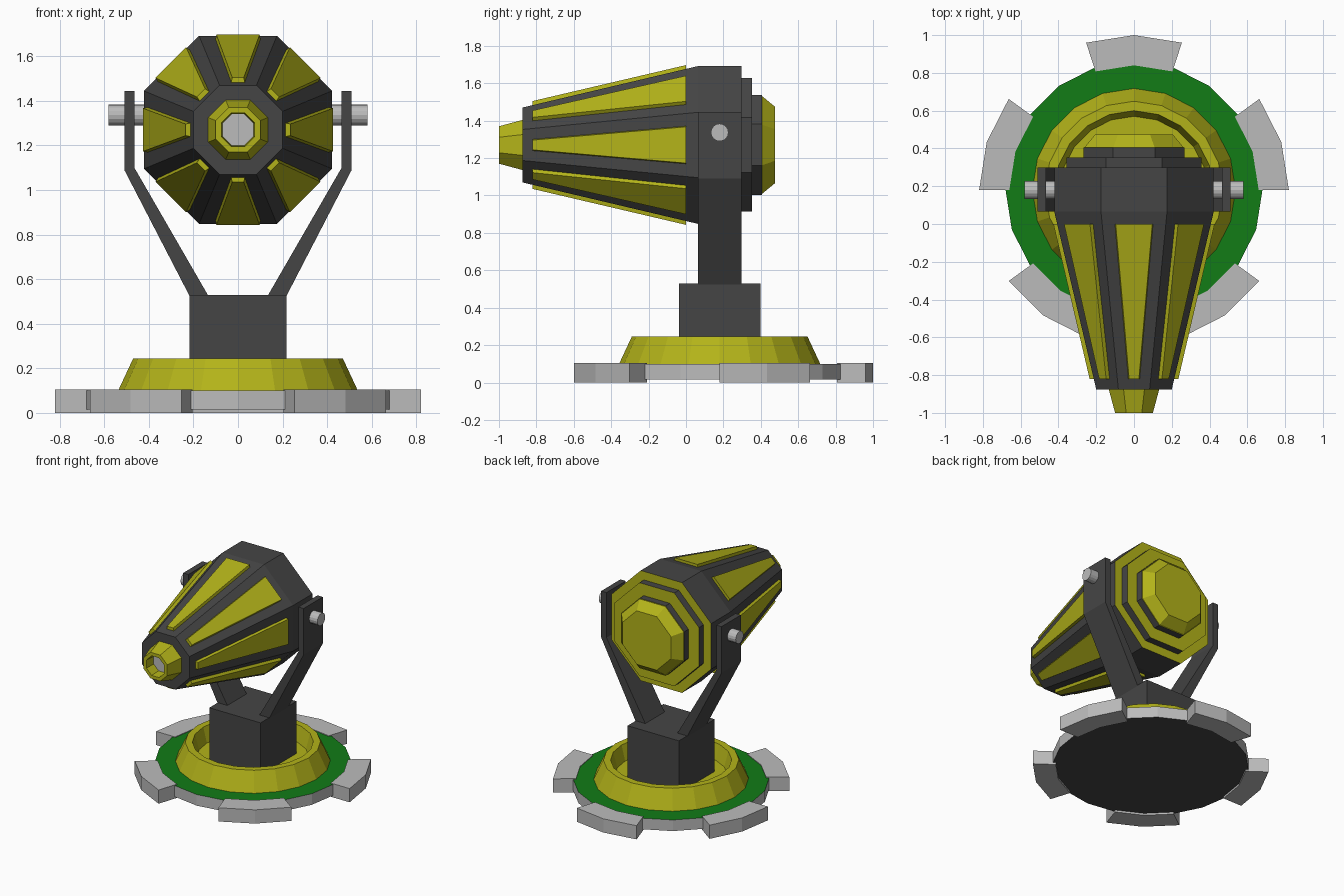
import bpy, bmesh
from math import sin, cos, pi, radians
from mathutils import Vector

if "Cube" in bpy.data.objects:
    bpy.data.objects.remove(bpy.data.objects["Cube"])

CY, AZ = 0.18, 1.27          # base centre in y, barrel axis in z
OCT = 1 / cos(pi / 8)        # flat-to-corner factor of an octagon


def material(name, rgb):
    m = bpy.data.materials.new(name)
    m.diffuse_color = (*rgb, 1)
    m.use_nodes = True
    m.node_tree.nodes["Principled BSDF"].inputs["Base Color"].default_value = m.diffuse_color
    return m


YELLOW = material("yellow", (0.45, 0.45, 0.01))
DARK = material("dark_grey", (0.06, 0.06, 0.06))
GREEN = material("green", (0.006, 0.2, 0.008))
LIGHT = material("light_grey", (0.5, 0.5, 0.5))


def finish(name, bm, mats):
    bmesh.ops.recalc_face_normals(bm, faces=bm.faces)
    me = bpy.data.meshes.new(name)
    bm.to_mesh(me)
    bm.free()
    for m in mats:
        me.materials.append(m)
    ob = bpy.data.objects.new(name, me)
    bpy.context.collection.objects.link(ob)
    return ob


def turned(name, profile, n, place, mats, ids=None, phase=0.0):
    """Stack of n-sided rings (radius, height); ids = materials of start cap, bands, end cap."""
    bm = bmesh.new()
    rings = [[bm.verts.new(place(r * cos(phase + 2 * pi * i / n),
                                 r * sin(phase + 2 * pi * i / n), h))
              for i in range(n)] for r, h in profile]
    ids = ids or [0] * (len(rings) + 1)
    bm.faces.new(rings[0]).material_index = ids[0]
    for k, (a, b) in enumerate(zip(rings, rings[1:])):
        for i in range(n):
            j = (i + 1) % n
            bm.faces.new((a[i], a[j], b[j], b[i])).material_index = ids[k + 1]
    bm.faces.new(rings[-1]).material_index = ids[-1]
    return finish(name, bm, mats)


def prism(name, loop_a, loop_b, mats):
    """Solid between two matching loops of points."""
    bm = bmesh.new()
    a = [bm.verts.new(p) for p in loop_a]
    b = [bm.verts.new(p) for p in loop_b]
    bm.faces.new(a)
    bm.faces.new(b)
    for i in range(len(a)):
        j = (i + 1) % len(a)
        bm.faces.new((a[i], a[j], b[j], b[i]))
    return finish(name, bm, mats)


def upright(u, v, h):
    return (u, CY + v, h)


def along_barrel(u, v, h):
    return (u, h, AZ + v)


def barrel_part(name, profile, mats, ids=None):
    return turned(name, [(r * OCT, h) for r, h in profile], 8,
                  along_barrel, mats, ids, pi / 8)


# Base plate and raised ring
turned("base_plate", [(0.68, 0.015), (0.68, 0.1)], 20, upright,
       [DARK, LIGHT, GREEN], [0, 1, 2], pi / 2)
turned("base_ring", [(0.54, 0.095), (0.47, 0.245), (0.42, 0.245), (0.39, 0.13)],
       20, upright, [YELLOW], None, pi / 2)

# Five feet around the plate
for k in range(5):
    mid = 90 + 72 * k
    outline = [(r, radians(mid + d)) for r, d in
               ((0.66, -18), (0.82, -18), (0.82, 0), (0.82, 18), (0.66, 18), (0.66, 0))]
    loops = [[upright(r * cos(a), r * sin(a), z) for r, a in outline] for z in (0, 0.105)]
    prism(f"foot_{k + 1}", *loops, [LIGHT])

# Pedestal block
s = 0.217
prism("pedestal", *[[upright(x, y, z) for x, y in ((-s, -s), (s, -s), (s, s), (-s, s))]
                    for z in (0.12, 0.53)], [DARK])

# Bent fork arms and pivot pins, left and right
arm = [(0.13, 0.52), (0.215, 0.52), (0.51, 1.09), (0.51, 1.445), (0.465, 1.445), (0.465, 1.1)]
for side, label in ((-1, "left"), (1, "right")):
    prism(f"{label}_arm", *[[(side * x, y, z) for x, z in arm] for y in (0.065, 0.298)], [DARK])
    pin = turned(f"{label}_pivot_pin", [(0.047, 0.40), (0.047, 0.58)], 16,
                 lambda u, v, h: (side * h, CY + u, 1.337 + v), [LIGHT])

# Tapered barrel with stepped back
barrel_part("barrel", [(0.2, -0.875), (0.422, 0.065), (0.422, 0.298), (0.357, 0.298),
                       (0.357, 0.353), (0.268, 0.353), (0.268, 0.405)],
            [DARK, YELLOW], [0, 0, 0, 1, 0, 1, 0, 1])
barrel_part("rear_cap", [(0.265, 0.402), (0.205, 0.475)], [YELLOW])

# Hollow nozzle
barrel_part("nozzle", [(0.135, -0.87), (0.1, -1.0), (0.075, -1.0), (0.07, -0.92)],
            [YELLOW, LIGHT], [0, 0, 0, 0, 1])

# Raised panels on the eight tapered sides
for k in range(8):
    a = k * pi / 4
    out, side = Vector((cos(a), 0, sin(a))), Vector((-sin(a), 0, cos(a)))
    loops = []
    for lift, grow in ((-0.02, 0.008), (0.022, 0)):
        loops.append([Vector((0, y, AZ)) + out * (r + lift) + side * w for y, r, w in
                      ((0, 0.405, -0.097 - grow), (0, 0.405, 0.097 + grow),
                       (-0.82, 0.213, 0.026 + grow), (-0.82, 0.213, -0.026 - grow))])
    prism(f"barrel_panel_{k + 1}", *loops, [YELLOW])
